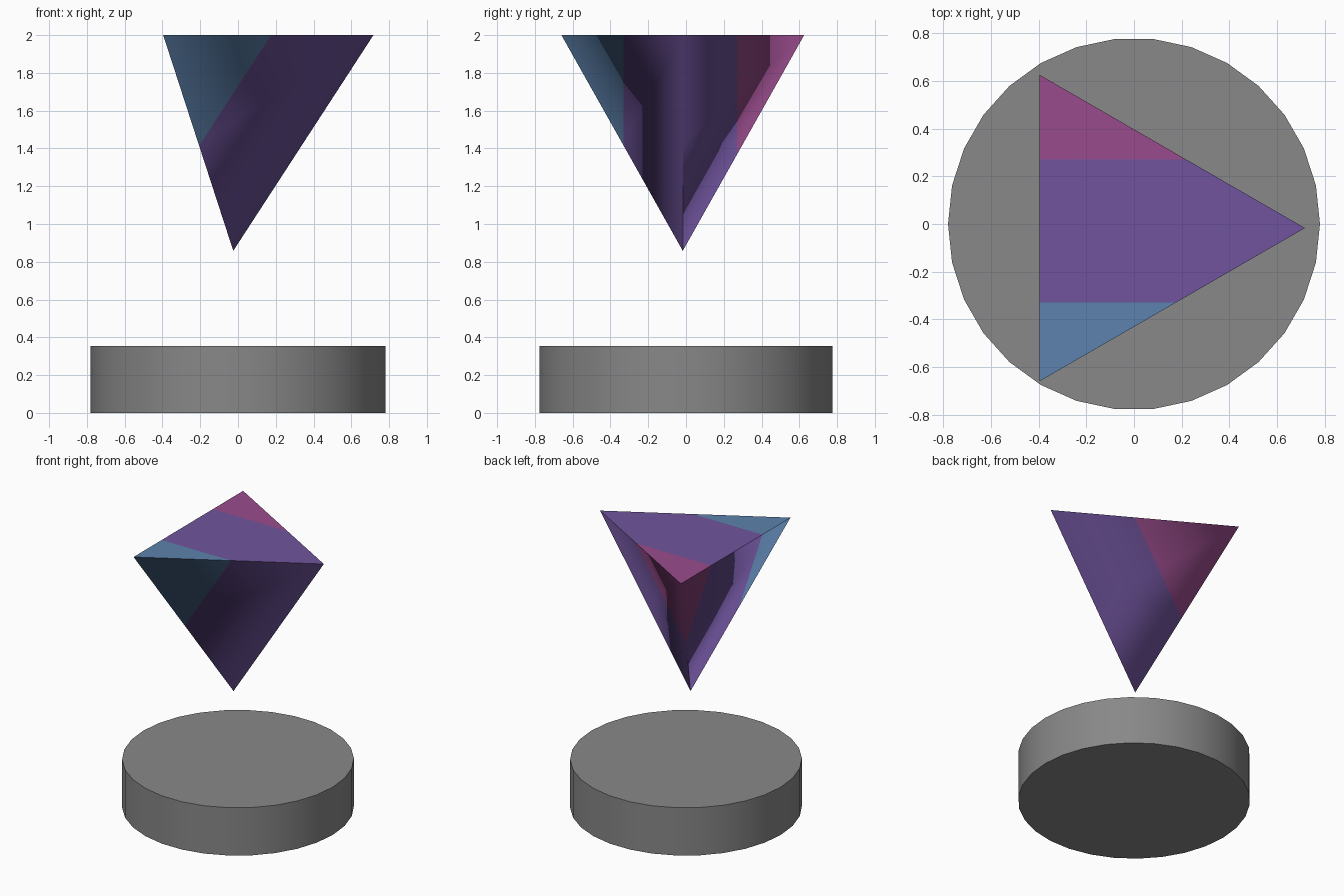
import bpy, bmesh, math
from mathutils import Matrix, Vector

if "Cube" in bpy.data.objects:
    bpy.data.objects.remove(bpy.data.objects["Cube"])


def material(name, hex_rgb):
    def lin(c):
        c /= 255
        return c / 12.92 if c <= 0.04045 else ((c + 0.055) / 1.055) ** 2.4
    m = bpy.data.materials.new(name)
    m.diffuse_color = (*[lin(hex_rgb >> s & 255) for s in (16, 8, 0)], 1)
    m.use_nodes = True
    m.node_tree.nodes["Principled BSDF"].inputs["Base Color"].default_value = m.diffuse_color
    return m


grey = material("grey", 0x888888)
purple = material("purple", 0x70549D)
pink = material("pink", 0x994C8C)
blue = material("blue", 0x5D82AD)

# Round base: 30 sides, smooth wall, sharp rims
HEIGHT = 0.355
bpy.ops.mesh.primitive_cylinder_add(vertices=30, radius=0.78, depth=HEIGHT,
                                    location=(0, 0, HEIGHT / 2),
                                    rotation=(0, 0, math.pi / 2))
base = bpy.context.object
base.name = "round_base"
base.data.materials.append(grey)
bpy.ops.object.shade_smooth_by_angle(angle=math.radians(30))

# Floating upside-down pyramid: a three-sided cone in two height segments
CX, CY, R, TOP, TIP = -0.025, -0.017, 0.742, 2.0, 0.858
BLUE_Y, PINK_Y = -0.33, 0.27
tip = Vector((CX, CY, TIP))
out = [Vector((math.cos(a), math.sin(a), 0)) for a in (0, math.tau / 3, 2 * math.tau / 3)]
corner = [Vector((CX, CY, TOP)) + R * d for d in out]
middle = [(c + tip) / 2 for c in corner]
normal = [(d * (TOP - TIP) - Vector((0, 0, R))).normalized() for d in out]
up = Vector((0, 0, 1))

# Each triangle: its three points and their smooth normals
tris = [(corner, [up] * 3)]
for i in range(3):
    j = (i + 1) % 3
    a, b, ma, mb, na, nb = corner[i], corner[j], middle[i], middle[j], normal[i], normal[j]
    tris += [((a, ma, b), (na, na, nb)),
             ((ma, mb, b), (na, nb, nb)),
             ((ma, tip, mb), (na, nb, nb))]

bm = bmesh.new()
source = bm.faces.layers.int.new("source")
for k, (points, _) in enumerate(tris):
    f = bm.faces.new([bm.verts.new(p) for p in points])
    f[source] = k
    f.smooth = k > 0
bmesh.ops.remove_doubles(bm, verts=bm.verts, dist=1e-4)

# Cut along the two colour borders, then colour by y
for y in (BLUE_Y, PINK_Y):
    bmesh.ops.bisect_plane(bm, geom=bm.verts[:] + bm.edges[:] + bm.faces[:],
                           plane_co=(0, y, 0), plane_no=(0, 1, 0))
for f in bm.faces:
    y = f.calc_center_median().y
    f.material_index = 2 if y < BLUE_Y else 1 if y > PINK_Y else 0
for e in bm.edges:
    e.smooth = not any(f[source] == 0 for f in e.link_faces)
origin = [f[source] for f in bm.faces]
bm.faces.layers.int.remove(source)

mesh = bpy.data.meshes.new("pyramid")
bm.to_mesh(mesh)
bm.free()
for m in (purple, pink, blue):
    mesh.materials.append(m)

# Blend the smooth normals across the cut pieces
blended = [up] * len(mesh.loops)
for poly in mesh.polygons:
    points, normals = tris[origin[poly.index]]
    solve = Matrix(points).transposed().inverted()
    for li in poly.loop_indices:
        w = solve @ mesh.vertices[mesh.loops[li].vertex_index].co
        n = normals[0] * w[0] + normals[1] * w[1] + normals[2] * w[2]
        blended[li] = n.normalized()
mesh.normals_split_custom_set(blended)
bpy.context.collection.objects.link(bpy.data.objects.new("pyramid", mesh))
